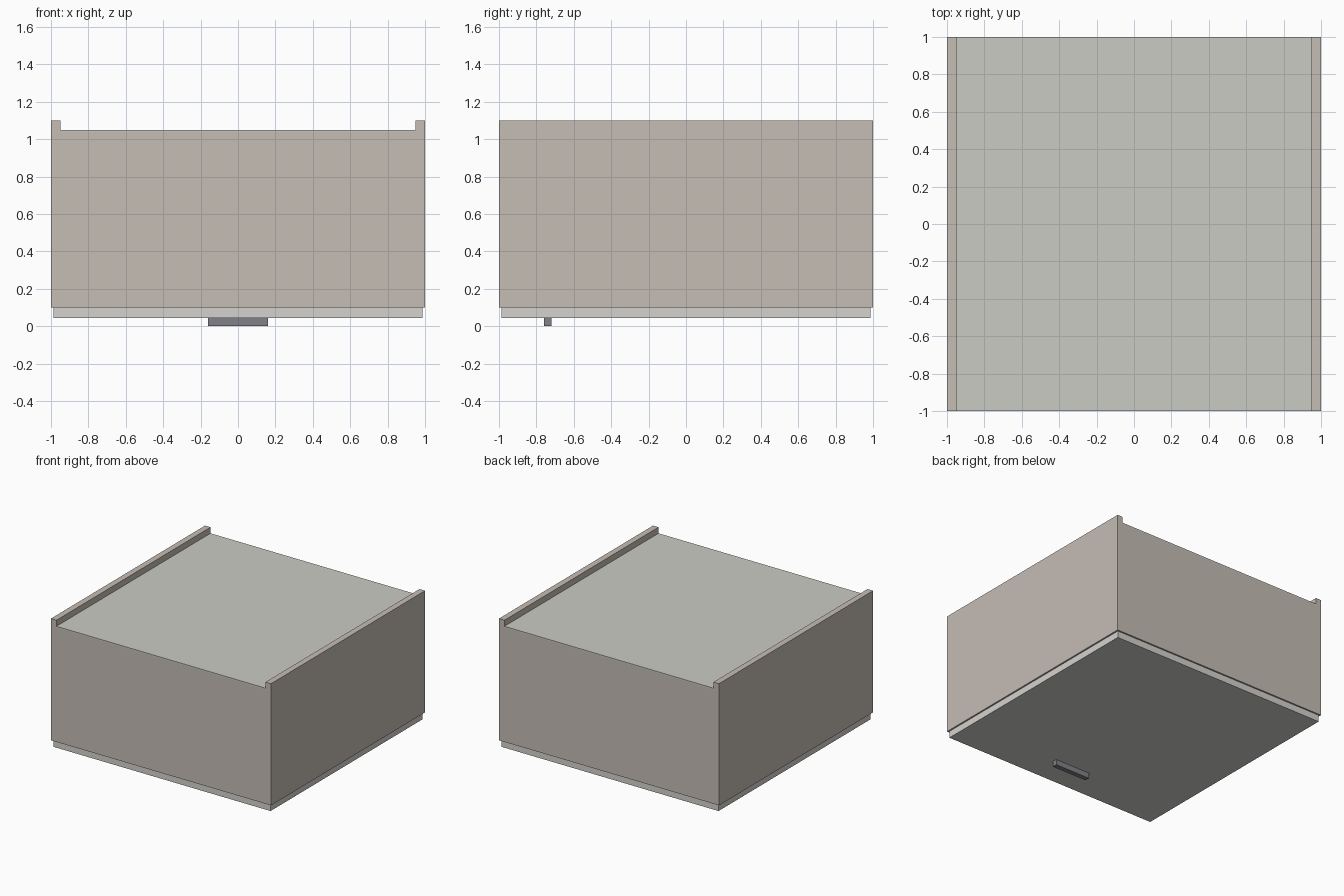
import bpy

if "Cube" in bpy.data.objects:
    bpy.data.objects.remove(bpy.data.objects["Cube"])


def material(name, rgb):
    m = bpy.data.materials.new(name)
    m.diffuse_color = (*rgb, 1)
    m.use_nodes = True
    m.node_tree.nodes["Principled BSDF"].inputs["Base Color"].default_value = m.diffuse_color
    return m


def box(name, x, y, z, mat):
    """Box from (min, max) ranges on each axis."""
    bpy.ops.mesh.primitive_cube_add(size=1)
    ob = bpy.context.object
    ob.name = name
    ob.location = [(a + b) / 2 for a, b in (x, y, z)]
    ob.scale = [b - a for a, b in (x, y, z)]
    bpy.ops.object.transform_apply(location=True, rotation=False, scale=True)
    ob.data.materials.append(mat)
    return ob


carcass = material("carcass_board", (0.56, 0.51, 0.46))
backing = material("backing_board", (0.60, 0.60, 0.56))
front = material("door_board", (0.66, 0.65, 0.62))
metal = material("handle_metal", (0.22, 0.22, 0.25))

T = 0.05            # board thickness
Z0, Z1 = 0.10, 1.10  # carcass, lying on its door

# Side panels, standing proud of the back
for side, x in (("left", (-1, -1 + T)), ("right", (1 - T, 1))):
    box(f"{side}_side_panel", x, (-1, 1), (Z0, Z1), carcass)

# End panels between the sides
for end, y in (("bottom", (-1, -1 + T)), ("top", (1 - T, 1))):
    box(f"{end}_panel", (-1 + T, 1 - T), y, (Z0, Z1 - T - 0.01), carcass)

# Thin recessed back
box("back_panel", (-1 + T, 1 - T), (-1, 1), (Z1 - T - 0.01, Z1 - T), backing)

# Door, slightly smaller than the carcass, with its bar handle
box("door", (-0.987, 0.987), (-0.987, 0.987), (0.045, Z0), front)
box("door_handle", (-0.16, 0.16), (-0.76, -0.72), (0, 0.045), metal)
